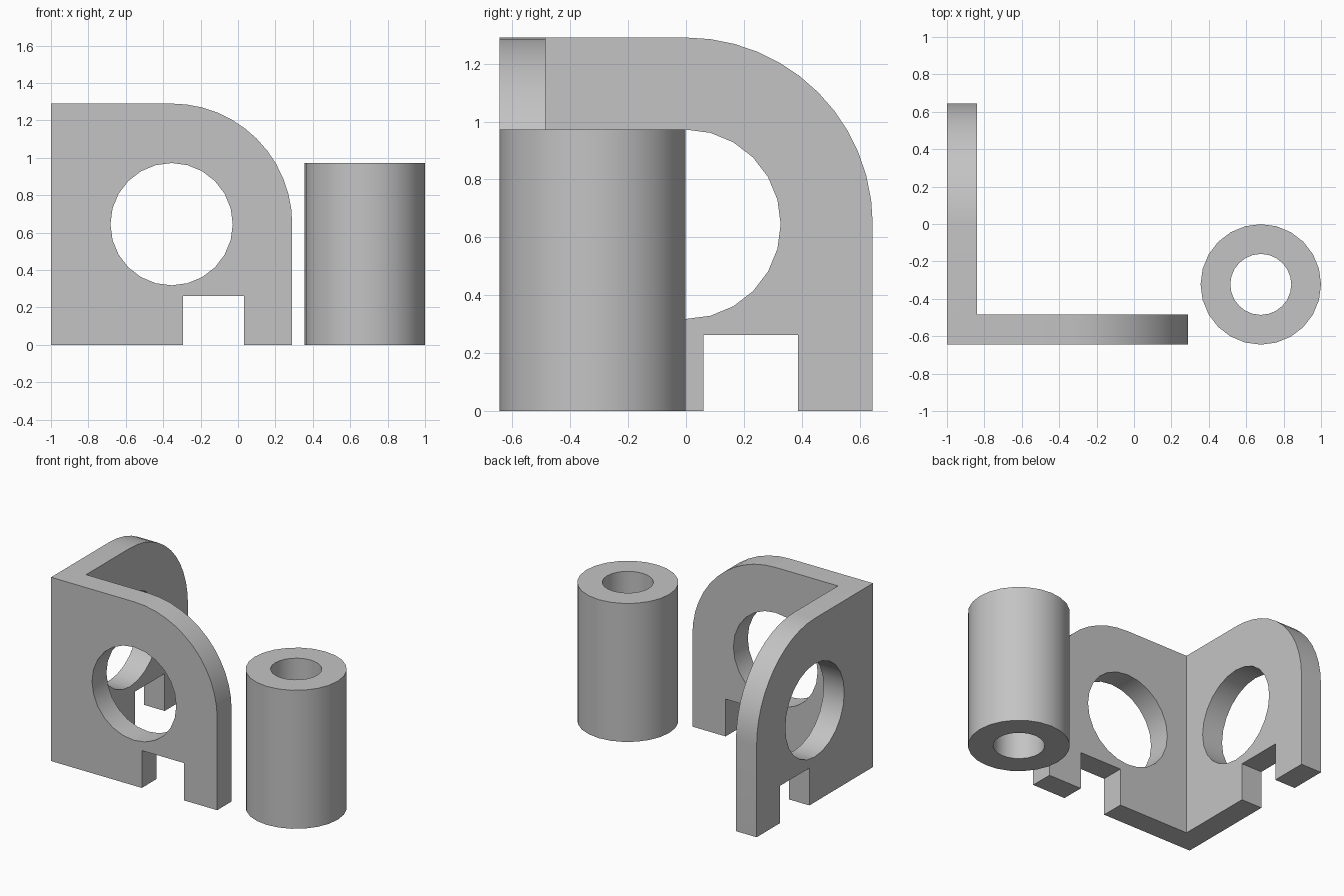
import bpy, bmesh, math
from mathutils import Vector

cube = bpy.data.objects.get("Cube")
if cube:
    bpy.data.objects.remove(cube, do_unlink=True)

SIZE = 1.29      # bracket width and height
T = 0.16         # wall thickness
MID = SIZE / 2   # hole centre and corner radius
CORNER = Vector((-1, -MID, 0))

grey = bpy.data.materials.new("light_grey")
grey.use_nodes = True
grey.diffuse_color = (0.55, 0.55, 0.55, 1)
grey.node_tree.nodes["Principled BSDF"].inputs["Base Color"].default_value = grey.diffuse_color


def arc(cu, cz, r, start, end, n):
    angles = [math.radians(start + (end - start) * i / n) for i in range(n + 1)]
    return [(cu + r * math.cos(a), cz + r * math.sin(a)) for a in angles]


def finish(name, bm, angle=30):
    bmesh.ops.recalc_face_normals(bm, faces=bm.faces)
    mesh = bpy.data.meshes.new(name)
    bm.to_mesh(mesh)
    bm.free()
    mesh.materials.append(grey)
    obj = bpy.data.objects.new(name, mesh)
    bpy.context.collection.objects.link(obj)
    bpy.ops.object.select_all(action="DESELECT")
    obj.select_set(True)
    bpy.context.view_layer.objects.active = obj
    bpy.ops.object.shade_smooth_by_angle(angle=math.radians(angle))
    return obj


# Wall profile: rounded top corner, foot notch and round window
outline = [(0, 0), (0.705, 0), (0.705, 0.262), (1.032, 0.262), (1.032, 0), (SIZE, 0)]
outline += arc(MID, MID, MID, 0, 90, 12) + [(0, SIZE)]
window = arc(MID, MID, 0.327, 0, 360, 24)[:-1]


def add_wall(bm, place):
    """One wall, mitred at the corner; place maps (along, depth, z) to a position."""
    rims = []
    for depth in (0, T):
        edges = []
        rims.append([])
        for loop in (outline, window):
            verts = [bm.verts.new(place(depth if u == 0 else u, depth, z)) for u, z in loop]
            edges += [bm.edges.new((verts[i - 1], verts[i])) for i in range(len(verts))]
            rims[-1].append(verts)
        bmesh.ops.triangle_fill(bm, edges=edges, use_beauty=True)
    for front, back in zip(*rims):
        for i in range(len(front)):
            if front is rims[0][0] and i == 0:
                continue  # open mitre joins the other wall
            bm.faces.new((front[i - 1], front[i], back[i], back[i - 1]))


bm = bmesh.new()
add_wall(bm, lambda u, d, z: CORNER + Vector((u, d, z)))
add_wall(bm, lambda u, d, z: CORNER + Vector((d, u, z)))
bmesh.ops.remove_doubles(bm, verts=bm.verts, dist=0.0005)
finish("corner_bracket", bm)

# Hollow cylinder: a rectangular section spun around its axis
bm = bmesh.new()
axis = Vector((0.678, -0.323, 0))
section = [(0.163, 0), (0.322, 0), (0.322, 0.972), (0.163, 0.972)]
verts = [bm.verts.new(axis + Vector((r, 0, z))) for r, z in section]
edges = [bm.edges.new((verts[i - 1], verts[i])) for i in range(4)]
bmesh.ops.spin(bm, geom=verts + edges, cent=axis, axis=(0, 0, 1),
               angle=math.tau, steps=24, use_merge=True)
bmesh.ops.remove_doubles(bm, verts=bm.verts, dist=0.0005)
finish("spacer_tube", bm)
